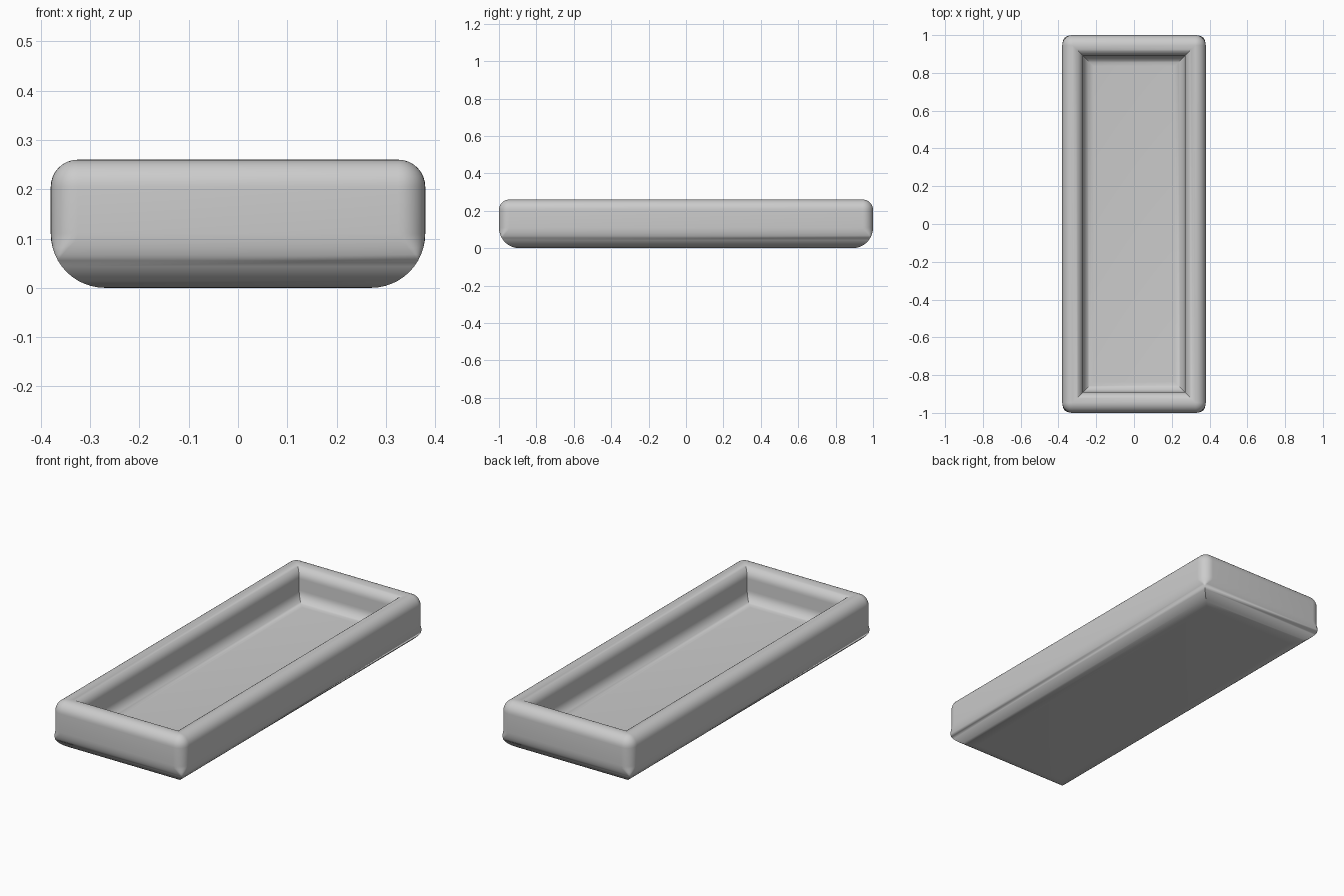
import bpy, bmesh, math

cube = bpy.data.objects.get("Cube")
if cube:
    bpy.data.objects.remove(cube)

HALF_X, HALF_Y, HEIGHT = 0.38, 1.0, 0.26
WALL = 0.11             # wall thickness
RIM = WALL / 2          # rounded rim radius
BASE = 0.11             # outer bottom rounding
FILLET = 0.055          # inner floor rounding
FLOOR = 0.09            # floor height
STEPS = 8


def arc(cx, cz, r, start, end, steps):
    """Points (inset, height) on an arc, angles in degrees."""
    pts = []
    for i in range(steps + 1):
        a = math.radians(start + (end - start) * i / steps)
        pts.append((cx + r * math.cos(a), cz + r * math.sin(a)))
    return pts


def ring(bm, inset, z, radius):
    """Rectangular loop with rounded corners."""
    verts = []
    for quarter, (sx, sy) in enumerate([(1, 1), (-1, 1), (-1, -1), (1, -1)]):
        cx = sx * (HALF_X - inset - radius)
        cy = sy * (HALF_Y - inset - radius)
        for i in range(STEPS + 1):
            a = math.pi / 2 * (quarter + i / STEPS)
            verts.append(bm.verts.new((cx + radius * math.cos(a),
                                       cy + radius * math.sin(a), z)))
    return verts


def outer_radius(z):
    """Vertical corner rounding narrows to a point near the base."""
    return RIM * min(1, max(0, (z - 0.055) / 0.045))


# Wall section from the underside, over the rim, down to the floor
section = [(d, z, outer_radius(z)) for d, z in arc(BASE, BASE, BASE, 270, 180, 12)]
section += [(d, z, max(0, RIM - d))
            for d, z in arc(RIM, HEIGHT - RIM, RIM, 180, 0, 2 * STEPS)]
section += [(d, z, 0) for d, z in
            arc(WALL + FILLET, FLOOR + FILLET, FILLET, 180, 270, STEPS)]

# Tray body
bm = bmesh.new()
rings = [ring(bm, *p) for p in section]
for low, high in zip(rings, rings[1:]):
    n = len(low)
    for i in range(n):
        j = (i + 1) % n
        bm.faces.new((low[i], low[j], high[j], high[i]))
bm.faces.new(rings[0][::-1])
bm.faces.new(rings[-1])
bmesh.ops.remove_doubles(bm, verts=bm.verts, dist=0.0002)
bmesh.ops.recalc_face_normals(bm, faces=bm.faces)

mesh = bpy.data.meshes.new("tray")
bm.to_mesh(mesh)
bm.free()
tray = bpy.data.objects.new("tray", mesh)
bpy.context.collection.objects.link(tray)

# Plain grey finish
grey = bpy.data.materials.new("light_grey")
grey.use_nodes = True
colour = (0.6, 0.6, 0.6, 1)
grey.diffuse_color = colour
grey.node_tree.nodes["Principled BSDF"].inputs["Base Color"].default_value = colour
mesh.materials.append(grey)

bpy.ops.object.select_all(action="DESELECT")
tray.select_set(True)
bpy.context.view_layer.objects.active = tray
bpy.ops.object.shade_smooth_by_angle(angle=math.radians(30))
